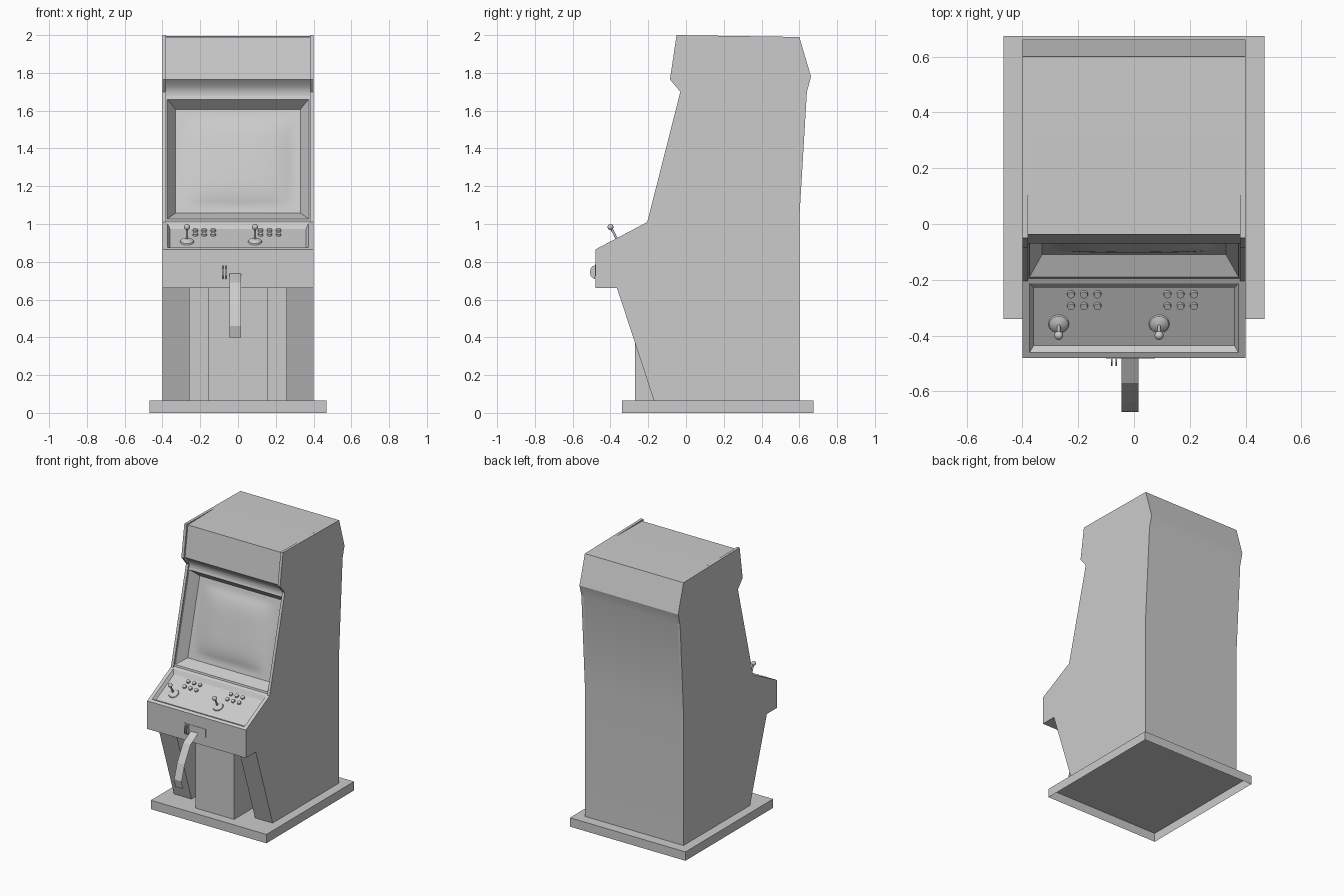
import bpy, bmesh, math
from mathutils import Vector, Matrix

if "Cube" in bpy.data.objects:
    bpy.data.objects.remove(bpy.data.objects["Cube"])


def finish(name, bm, smooth=None):
    bmesh.ops.remove_doubles(bm, verts=bm.verts, dist=1e-5)
    bmesh.ops.recalc_face_normals(bm, faces=bm.faces)
    me = bpy.data.meshes.new(name)
    bm.to_mesh(me)
    bm.free()
    ob = bpy.data.objects.new(name, me)
    bpy.context.collection.objects.link(ob)
    if smooth:
        bpy.ops.object.select_all(action='DESELECT')
        ob.select_set(True)
        bpy.context.view_layer.objects.active = ob
        bpy.ops.object.shade_smooth_by_angle(angle=math.radians(smooth))
    return ob


def loft(name, loops, closed=True, cap_start=False, cap_end=False, smooth=None):
    """Bridge successive loops of points with quads."""
    bm = bmesh.new()
    rows = [[bm.verts.new(p) for p in lp] for lp in loops]
    n = len(rows[0])
    for a, b in zip(rows, rows[1:]):
        for i in range(n if closed else n - 1):
            j = (i + 1) % n
            bm.faces.new((a[i], a[j], b[j], b[i]))
    if cap_start:
        bm.faces.new(rows[0])
    if cap_end:
        bm.faces.new(rows[-1])
    return finish(name, bm, smooth)


def prism(name, yz, x0, x1):
    return loft(name, [[(x, y, z) for y, z in yz] for x in (x0, x1)], True, True, True)


def strip(name, yz, x0, x1, smooth=None):
    return loft(name, [[(x, y, z) for y, z in yz] for x in (x0, x1)], False, smooth=smooth)


def plane_map(a, b):
    """Map (x, distance up the slope a-b, height off it) to 3D."""
    d = (Vector(b) - Vector(a)).normalized()
    return lambda x, s, h: Vector((x, a[0] + d.x * s - d.y * h, a[1] + d.y * s + d.x * h))


def ring(f, w, s0, s1, h):
    return [f(-w, s0, h), f(w, s0, h), f(w, s1, h), f(-w, s1, h)]


# Side panels
profile = [(-.05, 2.0), (.60, 1.99), (.662, 1.78), (.64, 1.70), (.60, 1.03), (.60, .065),
           (-.17, .065), (-.365, .66), (-.48, .66), (-.48, .865), (-.205, 1.01),
           (-.03, 1.70), (-.085, 1.765)]
for side, s in (("left", -1), ("right", 1)):
    prism(side + "_side_panel", profile, s * .38, s * .40)
    prism(side + "_front_leg", [(0, .66), (0, .065), (-.17, .065), (-.365, .66)], s * .257, s * .38)

# Speaker panel, sign face, roof and back
strip("speaker_panel", [(-.03, 1.66), (-.02, 1.69), (-.037, 1.73), (-.07, 1.765)], -.38, .38, 50)
strip("sign_face", [(-.07, 1.765), (-.037, 1.99)], -.38, .38)
strip("roof_and_back", [(-.037, 1.99), (.28, 1.995)] + profile[1:6], -.38, .38, 30)

# Chin, underside and recess wall
strip("lower_front", [(-.48, .865), (-.48, .66), (0, .66), (0, .065)], -.38, .38)
prism("coin_box", [(-.27, .065), (-.27, .66), (0, .66), (0, .065)], -.157, .157)

# Plinth, open underneath
pl = [[(-.468, -.34, z), (.468, -.34, z), (.468, .675, z), (-.468, .675, z)] for z in (0, .065)]
loft("plinth", pl, cap_end=True)

# Screen surround and bulging screen
scr = plane_map((-.205, 1.01), (-.03, 1.70))
loft("screen_bezel", [ring(scr, .38, 0, .69, -.01), ring(scr, .375, .02, .675, -.01),
                      ring(scr, .33, .07, .635, -.08)])
N = 28
rows = []
for j in range(N + 1):
    row = []
    for i in range(N + 1):
        x = -.33 + .66 * i / N
        s = .07 + .565 * j / N
        bulge = max(0, 1 - (x / .285) ** 4) * max(0, 1 - ((s - .35) / .237) ** 4)
        row.append(scr(x, s, -.08 + .025 * bulge))
    rows.append(row)
loft("screen", rows, closed=False, smooth=60)

# Control panel tray
con = plane_map((-.48, .865), (-.205, 1.01))
tilt = Matrix.Rotation(math.atan2(.145, .275), 4, 'X')
loft("control_panel", [ring(con, .38, 0, .322, 0), ring(con, .374, .022, .302, 0),
                       ring(con, .36, .04, .272, -.02)], cap_end=True)


def turned(name, x, y, h, r1, r2, depth, seg):
    """Cone or cylinder standing on the control tray at height h."""
    at = con(x, (y + .49) / .884, -.02 + h + depth / 2)
    bm = bmesh.new()
    bmesh.ops.create_cone(bm, cap_ends=True, segments=seg, radius1=r1, radius2=r2,
                          depth=depth, matrix=Matrix.Translation(at) @ tilt)
    return finish(name, bm, 40)


# Two sets of joystick and six buttons
for k, jx in enumerate((-.27, .09)):
    turned(f"joystick_base_{k}", jx, -.378, 0, .037, .034, .006, 20)
    turned(f"joystick_dome_{k}", jx, -.378, .006, .034, .012, .012, 20)
    turned(f"joystick_shaft_{k}", jx, -.378, .01, .006, .006, .07, 10)
    bm = bmesh.new()
    bmesh.ops.create_uvsphere(bm, u_segments=14, v_segments=10, radius=.016,
                              matrix=Matrix.Translation(con(jx, (-.378 + .49) / .884, .068)))
    finish(f"joystick_ball_{k}", bm, 60)
    for r, by in enumerate((-.312, -.27)):
        for c, dx in enumerate((.044, .091, .139)):
            turned(f"button_{k}_{r}_{c}", jx + dx - .014 * k, by, 0, .014, .013, .011, 14)

# Coin plate with two half-round guards
prism("coin_plate", [(-.479, .725), (-.483, .725), (-.483, .785), (-.479, .785)], -.10, .075)
for k, gx in enumerate((-.083, -.067)):
    arc = [(-.481 - .028 * math.sin(t * math.pi / 6), .745 + .036 * math.cos(t * math.pi / 6))
           for t in range(7)]
    prism(f"coin_guard_{k}", arc, gx, gx + .006)

# Paper strip hanging out of the slot, a single sheet
strip("ticket_strip", [(-.481, .74), (-.57, .69), (-.64, .57), (-.675, .46), (-.66, .40)], -.045, .016)
